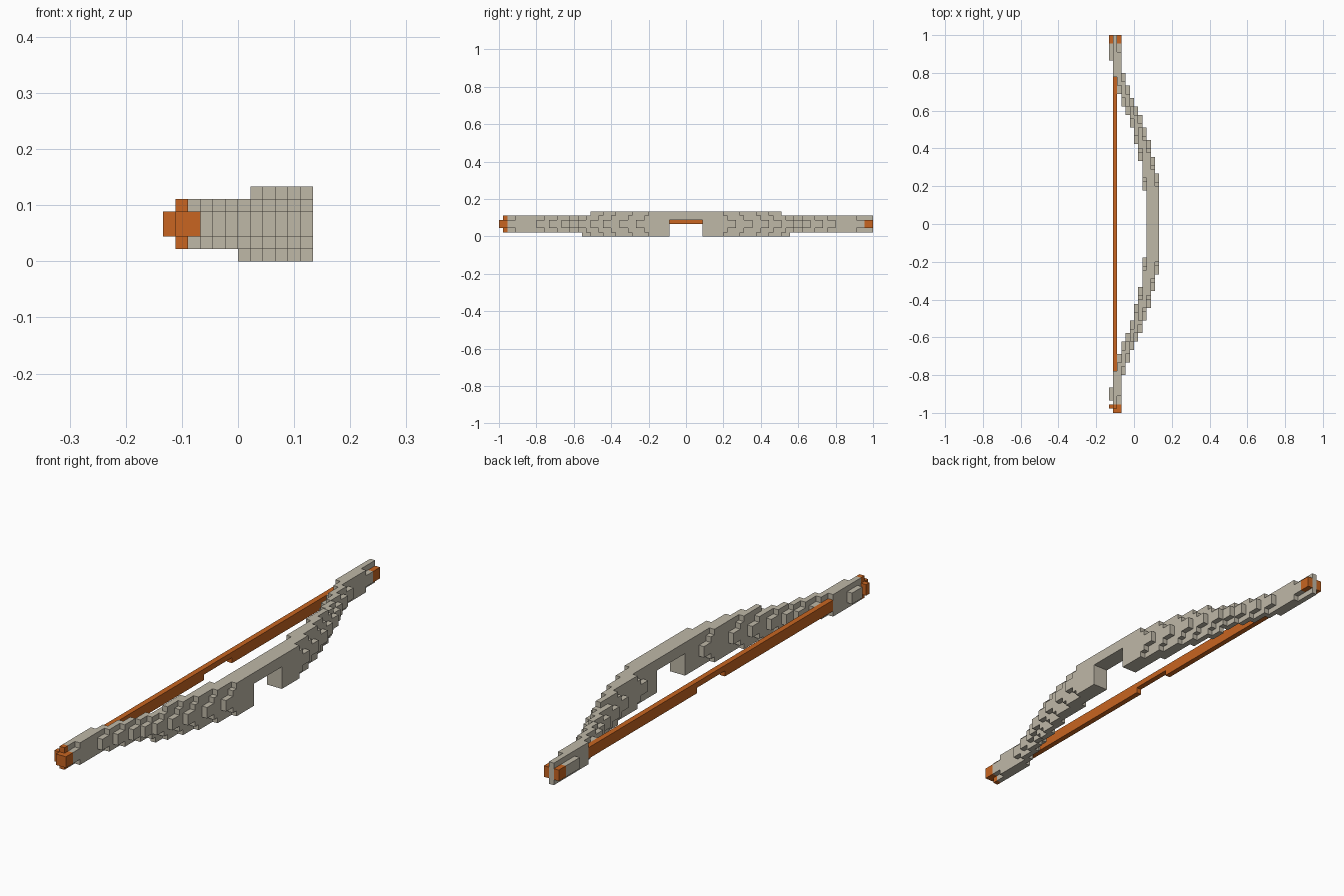
import bpy, bmesh, math
from mathutils import Vector

cube = bpy.data.objects.get("Cube")
if cube:
    bpy.data.objects.remove(cube, do_unlink=True)

V = 2 / 90                      # edge of one block
STEPS = [Vector(s) for s in ((1, 0, 0), (-1, 0, 0), (0, 1, 0),
                             (0, -1, 0), (0, 0, 1), (0, 0, -1))]


def material(name, rgb):
    m = bpy.data.materials.new(name)
    m.use_nodes = True
    m.diffuse_color = (*rgb, 1)
    bsdf = next(n for n in m.node_tree.nodes if n.type == 'BSDF_PRINCIPLED')
    bsdf.inputs["Base Color"].default_value = (*rgb, 1)
    return m


def block(cols, ys, rows):
    return {(c, y, r) for c in range(*cols) for y in range(*ys) for r in range(*rows)}


def mirrored(cells):
    return {(c, -1 - y, r) for c, y, r in cells}


def build(name, cells, mat):
    """Skin a set of blocks, keeping only the exposed faces."""
    bm = bmesh.new()
    for cell in sorted(cells):
        centre = Vector(cell) + Vector((.5, .5, .5))
        for n in STEPS:
            if tuple(int(k) for k in Vector(cell) + n) in cells:
                continue
            u = Vector((n.y, n.z, n.x))
            w = n.cross(u)
            quad = [centre + (n + u * a + w * b) / 2
                    for a, b in ((-1, -1), (1, -1), (1, 1), (-1, 1))]
            bm.faces.new([bm.verts.new((q - Vector((6, 0, 0))) * V) for q in quad])
    bmesh.ops.remove_doubles(bm, verts=bm.verts, dist=V / 10)
    bmesh.ops.dissolve_limit(bm, angle_limit=math.radians(1),
                             verts=bm.verts, edges=bm.edges)
    mesh = bpy.data.meshes.new(name)
    bm.to_mesh(mesh)
    bm.free()
    mesh.materials.append(mat)
    bpy.context.collection.objects.link(bpy.data.objects.new(name, mesh))


bone = material("pale bone", (0.52, 0.48, 0.39))
leather = material("burnt orange", (0.58, 0.13, 0.015))

# Curved limb: each column runs between two distances from the middle
SPANS = {2: (31, 43), 3: (28, 36), 4: (26, 33), 5: (23, 30), 6: (19, 28),
         7: (15, 26), 8: (8, 23), 9: (0, 20), 10: (0, 16), 11: (0, 12)}
TRIM = (3, 2, 0, 0, 2, 3)       # upper and lower rows are shorter
half = set()
for col, (start, end) in SPANS.items():
    low = 0 if col >= 6 else 1
    high = 6 if col >= 7 else 5
    for row in range(low, high):
        t = TRIM[row]
        half |= block((col, col + 1), (start + t if start else 0, end - t), (row, row + 1))
limb = half | mirrored(half)
limb -= block((8, 12), (-4, 4), (0, 4))        # hand opening below the grip
build("bow_limb", limb, bone)

# Straight tips
build("back_tip", block((1, 2), (35, 45), (1, 5)) | block((0, 1), (39, 43), (2, 4)), bone)
build("front_tip", block((1, 2), (-43, -35), (1, 5)) | block((0, 1), (-42, -39), (2, 4))
      - block((1, 2), (-43, -42), (2, 4)), bone)

# Wrapped ends
build("back_wrap", block((0, 1), (43, 45), (2, 4)) | block((2, 3), (43, 45), (2, 4)), leather)
build("front_wrap", block((1, 3), (-45, -43), (2, 4)) | block((0, 1), (-44, -43), (2, 4))
      | block((1, 2), (-44, -43), (1, 5)), leather)

# String, thinner in the middle
build("bow_string", block((1, 2), (-35, 35), (2, 4)) - block((1, 2), (-4, 4), (2, 3)), leather)
